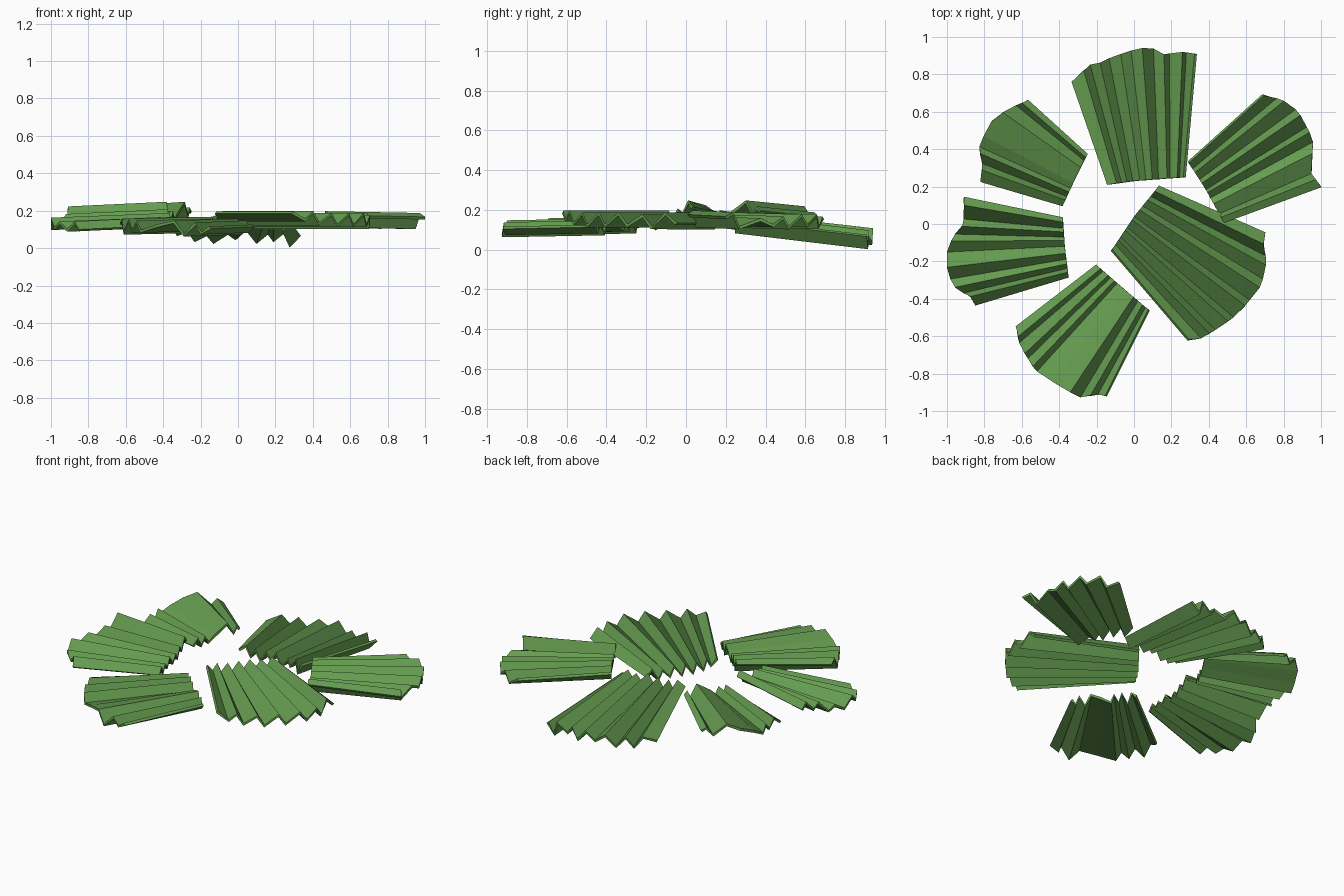
import bpy
from mathutils import Vector

green = bpy.data.materials.new("leaf_green")
green.diffuse_color = (0.13, 0.33, 0.08, 1)


def along(pts, t):
    """Point at fraction t of a polyline's length."""
    v = [Vector(p) for p in pts]
    d = [(b - a).length for a, b in zip(v, v[1:])]
    s = t * sum(d)
    for a, b, l in zip(v, v[1:], d):
        if s <= l + 1e-6:
            return a.lerp(b, min(1, s / l))
        s -= l
    return v[-1]


def fan(name, inner, outer, folds, drop):
    """Pleated leaf: folds are (fraction, height); outer rim falls by drop."""
    verts = []
    for t, z in folds:
        a, b = along(inner, t), along(outer, t)
        verts += [(a.x, a.y, z), (b.x, b.y, z - drop)]
    faces = [(2 * i, 2 * i + 1, 2 * i + 3, 2 * i + 2) for i in range(len(folds) - 1)]
    me = bpy.data.meshes.new(name)
    me.from_pydata(verts, [], faces)
    me.materials.append(green)
    ob = bpy.data.objects.new(name, me)
    bpy.context.collection.objects.link(ob)
    m = ob.modifiers.new("thickness", 'SOLIDIFY')
    m.thickness = 0.016
    m.offset = 0


# Back leaf, drooping at the rim
fan("leaf_back", [(-.14, .21), (.0, .23), (.27, .25)],
    [(-.33, .76), (-.24, .85), (-.14, .87), (-.13, .89), (.03, .94), (.1, .94), (.12, .9), (.25, .92), (.33, .91)],
    [(0, .15), (.11, .18), (.18, .12), (.25, .17), (.33, .11), (.42, .17), (.5, .13), (.58, .18),
     (.66, .11), (.77, .16), (.81, .12), (.9, .17), (.93, .09), (1, .15)], .08)

# Right leaf
fan("leaf_right", [(.48, .01), (.38, .19), (.29, .33)],
    [(1, .2), (.94, .28), (.96, .42), (.95, .47), (.88, .6), (.8, .66), (.69, .69)],
    [(0, .17), (.07, .19), (.13, .12), (.3, .16), (.4, .13), (.48, .17), (.53, .12), (.64, .18),
     (.7, .13), (.82, .18), (.88, .12), (1, .17)], .01)

# Front right leaf
fan("leaf_front_right", [(-.12, -.14), (.0, .04), (.13, .2)],
    [(.29, -.62), (.36, -.61), (.43, -.57), (.56, -.48), (.68, -.33), (.71, -.2), (.69, -.13), (.7, -.05)],
    [(0, .19), (.09, .15), (.15, .19), (.2, .13), (.3, .18), (.35, .12), (.46, .18), (.51, .12),
     (.62, .18), (.68, .12), (.78, .17), (.84, .11), (.93, .18), (1, .13)], .0)

# Front leaf
fan("leaf_front", [(-.2, -.22), (-.05, -.35), (.08, -.46)],
    [(-.63, -.55), (-.61, -.65), (-.53, -.78), (-.38, -.88), (-.28, -.93), (-.2, -.91), (-.15, -.92)],
    [(0, .14), (.07, .16), (.13, .09), (.22, .16), (.27, .1), (.34, .15), (.39, .1), (.55, .13),
     (.7, .15), (.79, .08), (.88, .14), (.93, .09), (1, .12)], .01)

# Left leaf
fan("leaf_left", [(-.35, -.28), (-.37, -.12), (-.38, .03)],
    [(-.85, -.43), (-.88, -.38), (-.95, -.35), (-1, -.26), (-1, -.13), (-.96, -.06), (-.91, 0), (-.91, .14)],
    [(0, .12), (.07, .16), (.14, .12), (.22, .16), (.3, .13), (.4, .18), (.52, .13), (.62, .17),
     (.68, .14), (.77, .2), (.83, .17), (.94, .24), (1, .21)], .025)

# Back left leaf
fan("leaf_back_left", [(-.38, .1), (-.32, .23), (-.25, .37)],
    [(-.82, .23), (-.81, .33), (-.83, .4), (-.82, .44), (-.75, .57), (-.66, .62), (-.57, .66)],
    [(0, .15), (.1, .19), (.17, .14), (.26, .19), (.33, .15), (.45, .18), (.6, .21), (.74, .24),
     (.88, .17), (.95, .21), (1, .19)], .03)
